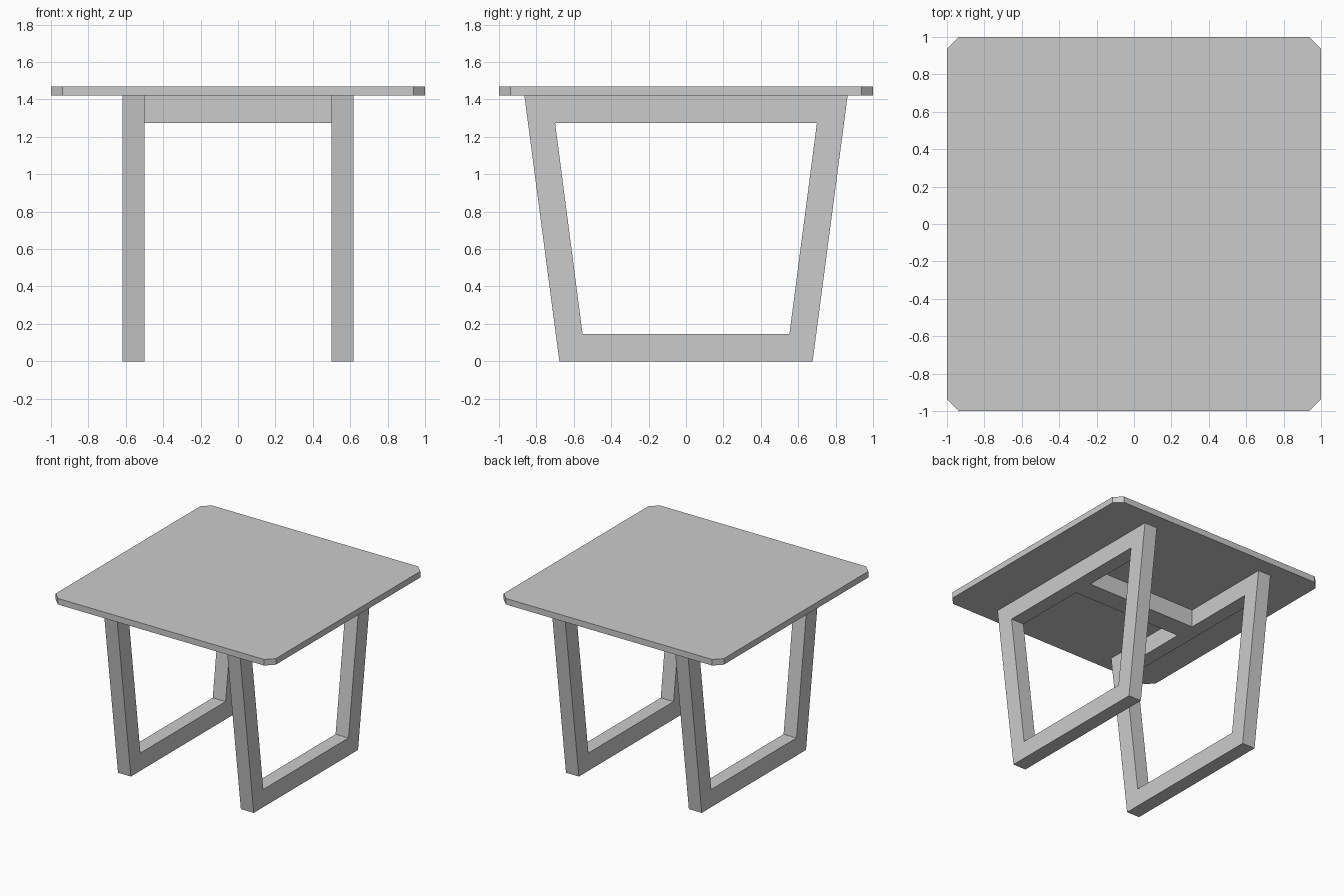
import bpy
import bmesh

cube = bpy.data.objects.get("Cube")
if cube:
    bpy.data.objects.remove(cube, do_unlink=True)

# One plain grey material
grey = bpy.data.materials.new("plain grey")
grey.use_nodes = True
colour = (0.6, 0.6, 0.6, 1.0)
grey.diffuse_color = colour
grey.node_tree.nodes["Principled BSDF"].inputs["Base Color"].default_value = colour


def make_object(name, bm):
    bmesh.ops.recalc_face_normals(bm, faces=bm.faces)
    mesh = bpy.data.meshes.new(name)
    bm.to_mesh(mesh)
    bm.free()
    mesh.materials.append(grey)
    obj = bpy.data.objects.new(name, mesh)
    bpy.context.collection.objects.link(obj)
    return obj


def box(name, lo, hi, chamfer=0.0):
    """Box between two corners, with optional chamfered upright edges."""
    bm = bmesh.new()
    bmesh.ops.create_cube(bm, size=1.0)
    for v in bm.verts:
        v.co = [lo[i] if v.co[i] < 0 else hi[i] for i in range(3)]
    if chamfer:
        upright = [e for e in bm.edges
                   if abs(e.verts[0].co.z - e.verts[1].co.z) > 1e-4]
        bmesh.ops.bevel(bm, geom=upright, offset=chamfer, segments=1,
                        affect='EDGES')
    return make_object(name, bm)


def trapezoid_frame(name, x0, x1, outer, inner):
    """Closed trapezoid loop in the YZ plane, extruded from x0 to x1."""
    bm = bmesh.new()
    rings = [[bm.verts.new((x, y, z)) for y, z in loop]
             for x, loop in ((x0, outer), (x1, outer), (x1, inner), (x0, inner))]
    for r in range(4):
        a, b = rings[r], rings[(r + 1) % 4]
        for i in range(4):
            j = (i + 1) % 4
            bm.faces.new((a[i], a[j], b[j], b[i]))
    return make_object(name, bm)


def trapezoid(bottom, top, z0, z1):
    return [(-bottom, z0), (bottom, z0), (top, z1), (-top, z1)]


TOP_Z, UNDER_Z, RAIL_Z = 1.47, 1.42, 1.275

# Square top with clipped corners
box("table_top", (-1, -1, UNDER_Z), (1, 1, TOP_Z), chamfer=0.062)

# Two flared leg frames
outer = trapezoid(0.677, 0.864, 0.0, UNDER_Z)
inner = trapezoid(0.553, 0.70, 0.146, RAIL_Z)
for side, x0, x1 in (("left", 0.50, 0.617), ("right", -0.617, -0.50)):
    trapezoid_frame(side + "_leg_frame", x0, x1, outer, inner)

# Central beam joining the frames under the top
box("cross_beam", (-0.50, -0.085, RAIL_Z), (0.50, 0.085, UNDER_Z))
